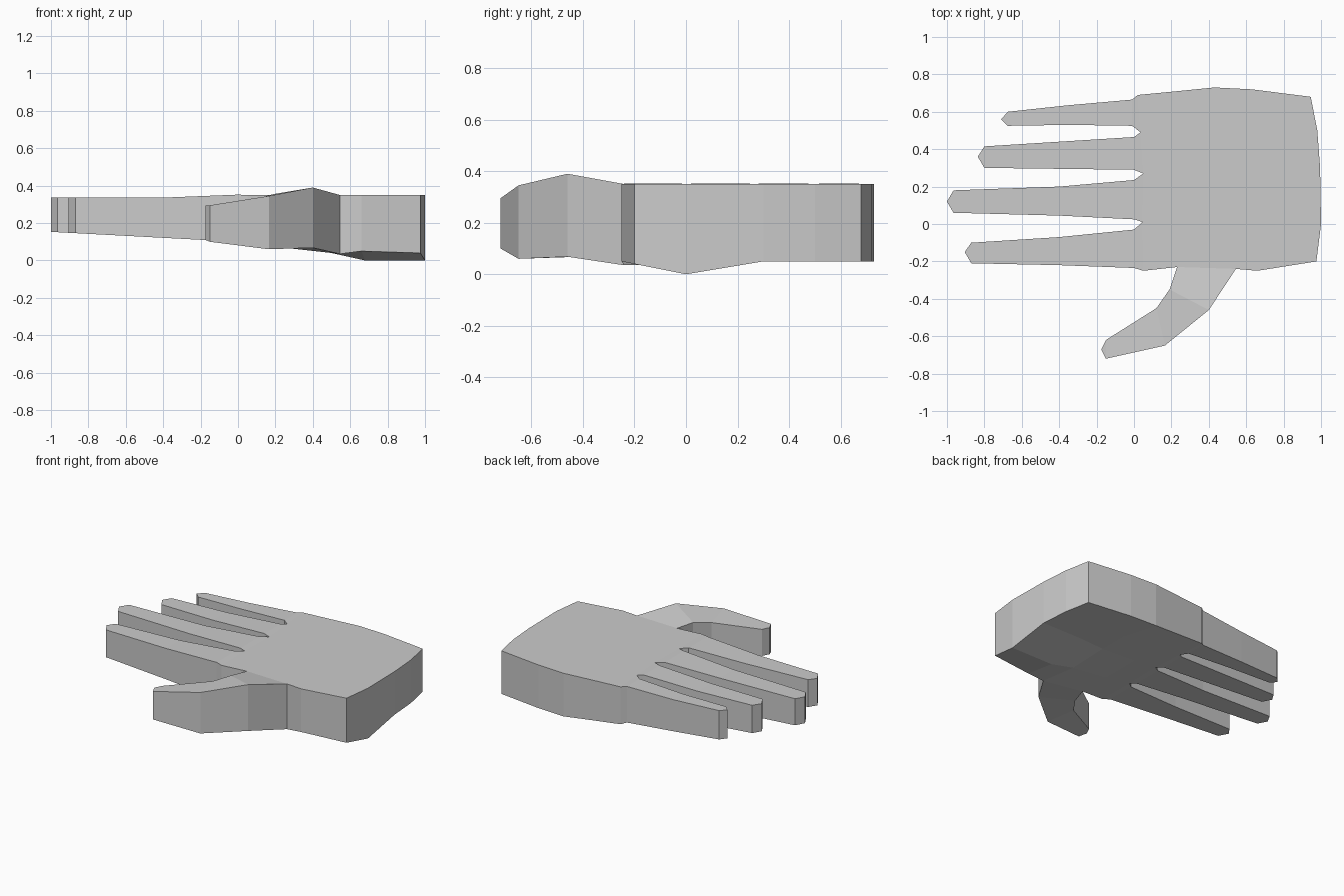
import bpy
import bmesh

default_cube = bpy.data.objects.get("Cube")
if default_cube:
    bpy.data.objects.remove(default_cube, do_unlink=True)

# One flat grey for the whole hand
grey = bpy.data.materials.new("plain grey")
grey.use_nodes = True
grey.diffuse_color = (0.6, 0.6, 0.6, 1)
grey.node_tree.nodes["Principled BSDF"].inputs["Base Color"].default_value = grey.diffuse_color

bm = bmesh.new()
columns = {}   # plan position -> (upper vertex, lower vertex)


def column(x, y, top=0.35, bottom=0.05):
    """Upper and lower vertex at a plan position, shared between neighbouring parts."""
    key = (round(x, 3), round(y, 3))
    if key not in columns:
        columns[key] = (bm.verts.new((x, y, top)), bm.verts.new((x, y, bottom)))
    return columns[key]


def slab(corners):
    """Upper and lower face over a patch of columns, skipping repeated corners."""
    corners = list(dict.fromkeys(corners))
    bm.faces.new([c[0] for c in corners])
    bm.faces.new([c[1] for c in reversed(corners)])


def bridge(rows):
    """Patches between successive rows of columns."""
    for a, b in zip(rows, rows[1:]):
        for i in range(len(a) - 1):
            slab([a[i], b[i], b[i + 1], a[i + 1]])


# Palm: rows run front to back, from the knuckles to the wrist
palm_rows = [
    # x of each point, y of each point, underside height of each point
    ((0.05, 0.045, 0.05, 0.035, 0.02), (-0.25, 0.01, 0.27, 0.49, 0.69), (0.09, 0.09, 0.09, 0.09, 0.09)),
    ((0.23, 0.23, 0.23, 0.23, 0.23), (-0.23, 0, 0.28, 0.49, 0.71), (0.07, 0.07, 0.07, 0.07, 0.07)),
    ((0.545, 0.5, 0.5, 0.5, 0.43), (-0.24, 0, 0.29, 0.5, 0.73), (0.035, 0.04, 0.05, 0.05, 0.05)),
    ((0.66, 0.68, 0.68, 0.66, 0.63), (-0.25, 0, 0.3, 0.5, 0.72), (0.05, 0, 0.05, 0.05, 0.05)),
    ((0.975, 1, 0.995, 0.98, 0.945), (-0.2, 0, 0.3, 0.5, 0.68), (0.04, 0, 0.05, 0.05, 0.05)),
]
palm = [[column(x, y, 0.35, z) for x, y, z in zip(*row)] for row in palm_rows]
bridge(palm)


# Fingers: each grows from one span of the knuckle row to a blunt point
def finger_point(x, y):
    top = 0.352 + max(x, -0.4) * 0.04
    return column(x, y, top, 0.1 - x * -0.055 if x > 0 else 0.1 - x * 0.053)


fingers = [
    # base, middle and end stations as (x, front y, back y), then the tip
    ((0, -0.235, -0.03), (-0.4, -0.22, -0.07), (-0.87, -0.21, -0.1), (-0.905, -0.15)),
    ((0, 0.025, 0.235), (-0.4, 0.045, 0.2), (-0.965, 0.06, 0.18), (-1, 0.12)),
    ((0, 0.29, 0.465), (-0.4, 0.295, 0.44), (-0.8, 0.3, 0.415), (-0.835, 0.36)),
    ((-0.01, 0.525, 0.665), (-0.35, 0.53, 0.635), (-0.675, 0.525, 0.6), (-0.71, 0.56)),
]
for i, (*stations, tip) in enumerate(fingers):
    rows = [palm[0][i:i + 2]]
    rows += [[finger_point(x, front), finger_point(x, back)] for x, front, back in stations]
    end = finger_point(*tip)
    bridge(rows + [[end, end]])

# Thumb: grows from the front edge of the palm, bending towards the fingers
thumb = [[palm[2][0], palm[1][0]]]
for outer, inner in [
    ((0.4, -0.46, 0.39, 0.068), (0.19, -0.35, 0.355, 0.07)),
    ((0.165, -0.65, 0.345, 0.06), (0.12, -0.45, 0.335, 0.07)),
    ((-0.15, -0.72, 0.295, 0.1), (-0.15, -0.62, 0.295, 0.11)),
    ((-0.175, -0.67, 0.295, 0.11), (-0.175, -0.67, 0.295, 0.11)),
]:
    thumb.append([column(*outer), column(*inner)])
bridge(thumb)

# Side walls all round the outline
upper = {c[0]: c[1] for c in columns.values()}
rim = [e for e in bm.edges if e.is_boundary and e.verts[0] in upper]
for edge in rim:
    a, b = edge.verts
    bm.faces.new((a, b, upper[b], upper[a]))
bmesh.ops.recalc_face_normals(bm, faces=bm.faces[:])

mesh = bpy.data.meshes.new("hand")
bm.to_mesh(mesh)
bm.free()
mesh.materials.append(grey)
hand = bpy.data.objects.new("hand", mesh)
bpy.context.collection.objects.link(hand)
